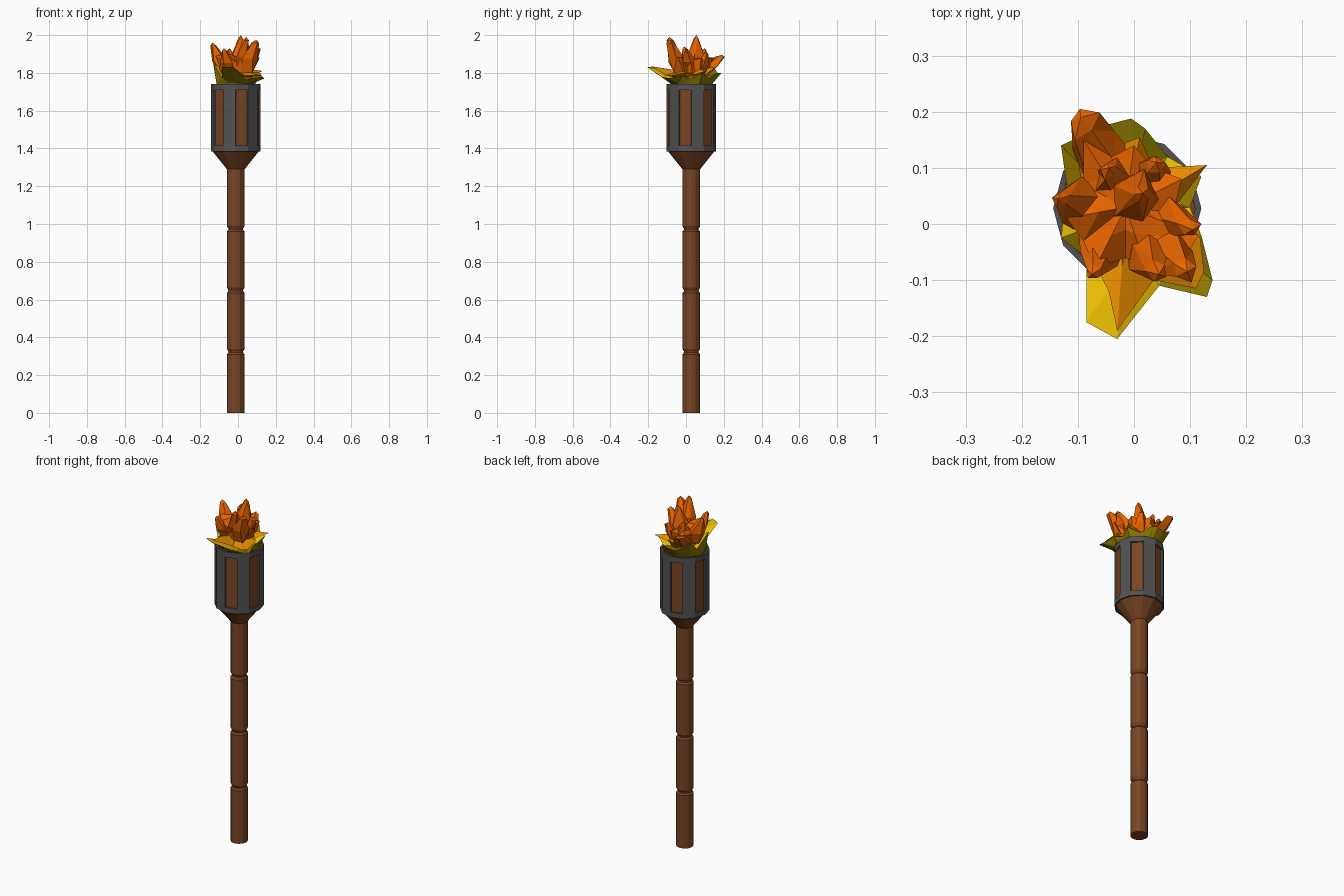
import bpy, bmesh, math, random
from mathutils import Vector

random.seed(4)
if "Cube" in bpy.data.objects:
    bpy.data.objects.remove(bpy.data.objects["Cube"], do_unlink=True)

AXIS = Vector((-0.012, 0.028, 0))
SIDES = 12


def material(name, rgb):
    m = bpy.data.materials.new(name)
    m.use_nodes = True
    m.diffuse_color = (*rgb, 1)
    m.node_tree.nodes["Principled BSDF"].inputs["Base Color"].default_value = (*rgb, 1)
    return m


WOOD = material("brown wood", (0.19, 0.058, 0.016))
IRON = material("dark iron", (0.085, 0.085, 0.085))
YELLOW = material("flame yellow", (0.80, 0.50, 0))
OLIVE = material("flame olive", (0.27, 0.20, 0))
AMBER = material("flame amber", (0.80, 0.26, 0))
ORANGE = material("flame orange", (0.80, 0.125, 0))


def finish(bm, name, mat):
    bmesh.ops.recalc_face_normals(bm, faces=bm.faces)
    mesh = bpy.data.meshes.new(name)
    bm.to_mesh(mesh)
    bm.free()
    mesh.materials.append(mat)
    ob = bpy.data.objects.new(name, mesh)
    bpy.context.collection.objects.link(ob)
    return ob


def ring(bm, radius, z):
    return [bm.verts.new(AXIS + Vector((radius * math.cos(i * math.tau / SIDES),
                                        radius * math.sin(i * math.tau / SIDES), z)))
            for i in range(SIDES)]


def bridge(bm, a, b):
    n = len(a)
    return [bm.faces.new((a[i], a[(i + 1) % n], b[(i + 1) % n], b[i])) for i in range(n)]


def lathe(name, profile, mat):
    bm = bmesh.new()
    rings = [ring(bm, r, z) for r, z in profile]
    for a, b in zip(rings, rings[1:]):
        bridge(bm, a, b)
    bm.faces.new(rings[0])
    bm.faces.new(rings[-1])
    return finish(bm, name, mat)


# Pole with pinched joints
R = 0.047
profile = [(R, 0)]
for z in (0.325, 0.65, 0.975):
    profile += [(R, z - 0.015), (R - 0.008, z - 0.005), (R - 0.008, z), (R, z + 0.014)]
lathe("pole", profile + [(R, 1.3)], WOOD)

# Flared cup, hollow at the top
lathe("cup", [(R, 1.29), (0.123, 1.385), (0.123, 1.73), (0.112, 1.73), (0.105, 1.68)], WOOD)

# Iron cage: every other side is open between the two bands
bm = bmesh.new()
levels = [ring(bm, 0.132, z) for z in (1.385, 1.415, 1.71, 1.742)]
bridge(bm, levels[0], levels[1])
panels = bridge(bm, levels[1], levels[2])
bridge(bm, levels[2], levels[3])
bmesh.ops.delete(bm, geom=panels[1::2], context="FACES_ONLY")
cage = finish(bm, "cage", IRON)
solid = cage.modifiers.new("thickness", "SOLIDIFY")
solid.thickness = 0.011


def crown(name, rim, mat, base_radius, base_z, waist, waist_z, heart):
    """Jagged bowl: base ring, waist, flat flare to a ragged rim, folded in to a heart."""
    bm = bmesh.new()
    low, mid, top, inner = [], [], [], []
    for p in rim:
        p = Vector(p)
        flat = (p - AXIS).to_2d()
        out = flat.normalized()
        neck = min(waist, flat.length * 0.88)
        low.append(bm.verts.new(AXIS + Vector((*(out * base_radius), base_z))))
        mid.append(bm.verts.new(AXIS + Vector((*(out * neck), waist_z + random.uniform(0, .006)))))
        top.append(bm.verts.new(p))
        inner.append(bm.verts.new(p.lerp(Vector(heart), 0.55) + Vector((0, 0, random.uniform(-.015, .01)))))
    for a, b in ((low, mid), (mid, top), (top, inner)):
        bridge(bm, a, b)
    bm.faces.new(low)
    centre = bm.verts.new(heart)
    for i, v in enumerate(inner):
        bm.faces.new((v, inner[(i + 1) % len(inner)], centre))
    bmesh.ops.triangulate(bm, faces=bm.faces)
    return finish(bm, name, mat)


# Low outer flames
outer = crown("outer_flames", [
    (0.14, -0.10, 1.77), (0.12, -0.02, 1.785), (0.10, 0.03, 1.77), (0.12, 0.085, 1.80),
    (0.06, 0.12, 1.77), (0.02, 0.17, 1.80), (-0.005, 0.188, 1.80), (-0.055, 0.175, 1.79),
    (-0.13, 0.14, 1.84), (-0.12, 0.07, 1.78), (-0.13, -0.025, 1.85), (-0.085, -0.06, 1.775),
    (-0.085, -0.175, 1.83), (-0.03, -0.205, 1.83), (0.045, -0.11, 1.765), (0.13, -0.13, 1.78),
], YELLOW, 0.09, 1.70, 0.112, 1.742, (-0.014, 0.02, 1.77))

# Olive undersides, and olive tops on the back and front-left petals
outer.data.materials.append(OLIVE)
for face in outer.data.polygons:
    c = face.center
    if face.normal.z < 0.1 or c.y > 0.11 or (c.x > 0.05 and c.y < 0):
        face.material_index = 1

# Middle flames lying over the outer ones
crown("middle_flames", [
    (0.125, -0.085, 1.785), (0.115, 0.0, 1.80), (0.08, 0.04, 1.79), (0.13, 0.105, 1.81),
    (0.035, 0.10, 1.79), (0.01, 0.155, 1.83), (-0.05, 0.13, 1.80), (-0.105, 0.15, 1.845),
    (-0.09, 0.05, 1.80), (-0.115, 0.0, 1.82), (-0.075, -0.06, 1.80), (-0.045, -0.12, 1.825),
    (-0.03, -0.19, 1.836), (0.035, -0.10, 1.785), (0.11, -0.115, 1.787),
], AMBER, 0.07, 1.71, 0.09, 1.775, (-0.014, 0.02, 1.82))

# Tall core of the fire
crown("flame_core", [
    (0.115, -0.02, 1.88), (0.07, 0.02, 1.86), (0.085, 0.08, 1.88), (0.035, 0.10, 1.86),
    (0.0, 0.14, 1.88), (-0.04, 0.12, 1.86), (-0.09, 0.15, 1.88), (-0.09, 0.07, 1.86),
    (-0.12, 0.01, 1.89), (-0.09, -0.03, 1.87), (-0.07, -0.08, 1.90), (-0.015, -0.06, 1.86),
    (0.02, -0.075, 1.88), (0.075, -0.085, 1.89),
], ORANGE, 0.06, 1.71, 0.09, 1.79, (-0.015, 0.03, 1.89))


def tongue(name, foot, tip, width, blunt):
    """Bent, irregular five-sided flame ending in a chiselled tip."""
    bm = bmesh.new()
    foot, tip = Vector(foot), Vector(tip)
    rings = []
    for t, r in ((0, width), (0.5, width * 0.85), (0.92, blunt)):
        c = foot.lerp(tip, t) - Vector((0, 0, 0.012 * math.sin(math.pi * t)))
        spin = random.uniform(0, 0.7)
        rings.append([bm.verts.new(c + Vector((math.cos(spin + k * math.tau / 5),
                                               math.sin(spin + k * math.tau / 5), 0))
                                   * r * random.uniform(0.7, 1.2)) for k in range(5)])
    for a, b in zip(rings, rings[1:]):
        bridge(bm, a, b)
    bm.faces.new(rings[0])
    end = bm.verts.new(tip)
    for k in range(5):
        bm.faces.new((rings[-1][k], rings[-1][(k + 1) % 5], end))
    bmesh.ops.triangulate(bm, faces=bm.faces)
    finish(bm, name, ORANGE)


# Leaping tongues: foot, tip, width, bluntness
for i, (foot, tip, width, blunt) in enumerate([
    ((-0.01, 0.03, 1.80), (0.015, 0.055, 2.0), 0.062, 0.018),
    ((0.03, -0.02, 1.80), (0.095, -0.085, 1.975), 0.052, 0.024),
    ((0.0, -0.01, 1.80), (0.045, -0.09, 1.99), 0.045, 0.018),
    ((-0.06, 0.03, 1.80), (-0.135, 0.045, 1.96), 0.05, 0.015),
    ((-0.05, 0.08, 1.80), (-0.095, 0.19, 1.895), 0.055, 0.03),
    ((-0.05, -0.01, 1.80), (-0.075, -0.09, 1.93), 0.045, 0.016),
    ((-0.04, 0.05, 1.80), (-0.045, 0.10, 1.93), 0.05, 0.016),
    ((0.03, 0.03, 1.80), (0.105, -0.01, 1.94), 0.048, 0.02),
    ((0.02, 0.06, 1.80), (0.04, 0.11, 1.91), 0.045, 0.016),
]):
    tongue(f"flame_tongue_{i + 1}", foot, tip, width, blunt)
